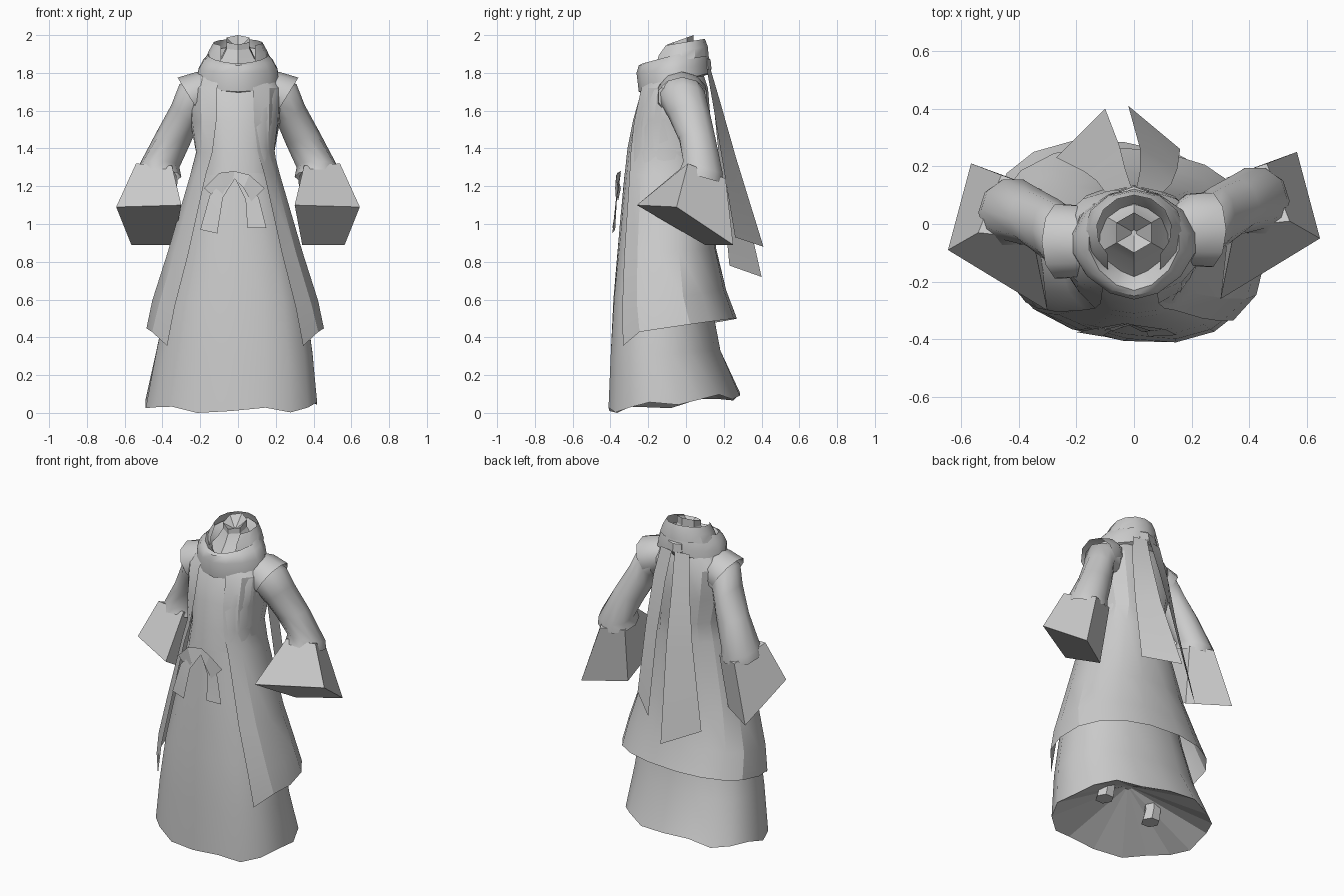
import bpy, bmesh, math

old = bpy.data.objects.get("Cube")
if old:
    bpy.data.objects.remove(old, do_unlink=True)

# One plain cloth colour
cloth = bpy.data.materials.new("grey_cloth")
cloth.use_nodes = True
GREY = (.6, .6, .6, 1)
cloth.diffuse_color = GREY
cloth.node_tree.nodes["Principled BSDF"].inputs["Base Color"].default_value = GREY


def loft(name, rings, closed=True, cap_start=False, cap_end=False, angle=40):
    """Skin a list of equal-length point rings into one object."""
    bm = bmesh.new()
    rows = [[bm.verts.new(p) for p in ring] for ring in rings]
    count = len(rows[0])
    for low, high in zip(rows, rows[1:]):
        for i in range(count if closed else count - 1):
            j = (i + 1) % count
            bm.faces.new((low[i], low[j], high[j], high[i]))
    if cap_start:
        bm.faces.new(rows[0])
    if cap_end:
        bm.faces.new(rows[-1])
    bmesh.ops.recalc_face_normals(bm, faces=bm.faces)
    mesh = bpy.data.meshes.new(name)
    bm.to_mesh(mesh)
    bm.free()
    mesh.materials.append(cloth)
    obj = bpy.data.objects.new(name, mesh)
    bpy.context.collection.objects.link(obj)
    bpy.ops.object.select_all(action='DESELECT')
    obj.select_set(True)
    bpy.context.view_layer.objects.active = obj
    if angle:
        bpy.ops.object.shade_smooth_by_angle(angle=math.radians(angle))
    return obj


def oval(half_width, front, back, z_front, z_back, edge=0, cx=0, power=2.3, n=18):
    """Rounded ring around the body; edge leaves a gap of that half width in front."""
    start = math.asin((edge / half_width) ** (power / 2))
    steps = n if not edge else n - 1
    mid, depth = (front + back) / 2, (back - front) / 2
    points = []
    for i in range(n):
        a = start + (2 * math.pi - 2 * start) * i / steps
        s, c = math.sin(a), math.cos(a)
        x = cx + half_width * math.copysign(abs(s) ** (2 / power), s)
        y = mid - depth * math.copysign(abs(c) ** (2 / power), c)
        t = (y - front) / (back - front)
        points.append((x, y, z_front + (z_back - z_front) * t))
    return points


def sway(ring):
    """Swing the cloth below the waist, the left side forward."""
    return [(x, y - .1 * x * max(0, 1.27 - z), z) for x, y, z in ring]


def limb_ring(cx, cy, cz, rx, ry, rise=0, drop=0, n=10):
    """Ellipse around a limb, tipped up towards the outside and down towards the back."""
    points = []
    for k in range(n):
        c, s = math.cos(2 * math.pi * k / n), math.sin(2 * math.pi * k / n)
        points.append((cx + rx * c, cy + ry * s, cz + rise * c - drop * s))
    return points


def strip(name, pairs):
    """Flat ribbon from left/right point pairs."""
    return loft(name, pairs, closed=False, angle=25)


# Torso
torso = [(.18, -.18, .09, 1.79), (.235, -.235, .11, 1.71), (.22, -.28, .12, 1.55),
         (.195, -.31, .11, 1.4), (.215, -.325, .1, 1.26)]
loft("torso", [oval(w, f, b, z, z) for w, f, b, z in torso], cap_start=True)

# Skirt, with an uneven hem and a hollow lining
skirt = [(.21, -.325, .1, 1.27, 1.27, 0), (.28, -.35, .11, 1, 1, 0), (.37, -.385, .13, .6, .6, -.01),
         (.42, -.4, .18, .3, .33, -.02), (.46, -.41, .28, .01, .09, -.035)]
skirt_rings = [sway(oval(w, f, b, zf, zb, cx=cx)) for w, f, b, zf, zb, cx in skirt]
hem = [(x, y, max(0, z + .018 * math.sin(i * 2.1))) for i, (x, y, z) in enumerate(skirt_rings[-1])]
skirt_rings[-1] = hem
loft("skirt", skirt_rings)
loft("skirt_lining", [hem, oval(.02, -.07, -.03, .25, .25)], cap_end=True, angle=0)

# Open-fronted coat
coat = [(.195, -.2, .095, 1.79, 1.79, .09), (.25, -.245, .12, 1.72, 1.72, .095),
        (.238, -.288, .135, 1.54, 1.54, .1), (.21, -.322, .125, 1.38, 1.38, .12),
        (.24, -.34, .12, 1.26, 1.26, .155), (.36, -.375, .16, .83, .87, .25),
        (.44, -.39, .21, .55, .65, .32), (.47, -.4, .265, .4, .5, .36)]
coat_rings = [sway(oval(w, f, b, zf, zb, edge=e, cx=-.015, n=14)) for w, f, b, zf, zb, e in coat]
# Front corners hang lower
for end in (0, -1):
    x, y, z = coat_rings[-1][end]
    coat_rings[-1][end] = (x, y, z - .06)
loft("coat", coat_rings, closed=False, angle=25)

# Neck spreading into the collar, sunken at the top
neck = [(.16, 1.8, 1.83), (.1, 1.87, 1.89), (.07, 1.92, 1.95), (.07, 1.95, 2), (.01, 1.93, 1.93)]
loft("neck", [oval(r, -.03 - r, -.03 + r, zf, zb, n=6, power=2) for r, zf, zb in neck],
     cap_end=True, angle=20)

# Wrapped scarf and raised back collar
scarf = [(.16, -.2, .09, 1.68, 1.78), (.225, -.25, .125, 1.7, 1.8), (.215, -.262, .125, 1.8, 1.84),
         (.19, -.25, .12, 1.84, 1.89), (.16, -.23, .11, 1.85, 1.94), (.13, -.19, .07, 1.82, 1.89),
         (.1, -.15, .05, 1.76, 1.81)]
loft("scarf", [oval(*r, n=14, power=1.75) for r in scarf], angle=35)
collar = [(.175, -.18, .12, 1.84, 1.89), (.155, -.17, .115, 1.89, 1.94), (.13, -.14, .1, 1.94, 1.98)]
loft("back_collar", [oval(*r, edge=.09, n=11, power=2) for r in collar], closed=False, angle=30)

# Scarf knot behind the neck
knot = [oval(w, .06, b, z, z, n=6, power=2) for w, b, z in
        [(.03, .12, 1.79), (.06, .135, 1.82), (.055, .13, 1.87), (.03, .11, 1.89)]]
loft("scarf_knot", knot, cap_start=True, cap_end=True, angle=0)

# Hanging scarf tails
strip("right_scarf_tail", [[(-.1, .11, 1.82), (-.01, .13, 1.82)], [(-.13, .15, 1.6), (-.03, .19, 1.6)],
                           [(-.17, .18, 1.3), (-.05, .27, 1.3)], [(-.27, .23, .78), (-.1, .4, .72)]])
strip("left_scarf_tail", [[(.1, .11, 1.82), (.01, .13, 1.82)], [(.13, .14, 1.65), (.02, .18, 1.65)],
                          [(.15, .19, 1.35), (.02, .265, 1.35)], [(.16, .26, .93), (-.02, .41, .88)]])

# Sash bow: two folded loops and two tails
strip("right_bow_loop", [[(-.02, -.345, 1.28), (-.02, -.35, 1.24)], [(-.1, -.365, 1.27), (-.07, -.37, 1.18)],
                         [(-.18, -.345, 1.19), (-.1, -.36, 1.12)]])
strip("left_bow_loop", [[(-.02, -.345, 1.28), (-.02, -.35, 1.24)], [(.06, -.37, 1.26), (.03, -.375, 1.19)],
                        [(.14, -.36, 1.19), (.07, -.37, 1.12)]])
strip("right_bow_tail", [[(-.04, -.345, 1.27), (-.01, -.35, 1.25)], [(-.15, -.365, 1.15), (-.08, -.37, 1.14)],
                         [(-.2, -.375, .97), (-.11, -.39, .95)]])
strip("left_bow_tail", [[(-.03, -.345, 1.27), (0, -.35, 1.27)], [(.04, -.365, 1.13), (.11, -.365, 1.14)],
                        [(.05, -.39, .98), (.15, -.385, .98)]])

# Both arms and legs
for side, label in ((1, "left"), (-1, "right")):
    shift = .02 * side - .02

    def place(rings):
        return [[(side * x, y + shift, z) for x, y, z in ring] for ring in rings]

    cap = [(.14, -.03, 1.72, .02, .1, .09), (.19, -.02, 1.7, .03, .13, .105), (.255, -.02, 1.67, .065, .135, .105)]
    loft(label + "_shoulder_cap", place([limb_ring(*r) for r in cap]), angle=50)

    arm = [(.19, -.02, 1.67, .03, .125, .11), (.25, -.01, 1.65, .06, .12, .09),
           (.285, .02, 1.57, .068, .112, .06), (.345, .06, 1.45, .09, .1, .03),
           (.42, .09, 1.3, .11, .11, 0, .035), (.42, .08, 1.25, .12, .12, 0, .035)]
    loft(label + "_sleeve", place([limb_ring(*r) for r in arm]), angle=60)

    # Wide flaring cuff: outer front, inner front, inner back, outer back
    cuff = [[(.54, .01, 1.32), (.35, -.01, 1.31), (.32, .16, 1.24), (.46, .21, 1.24)],
            [(.645, -.05, 1.09), (.3, -.26, 1.1), (.34, .1, .89), (.565, .25, .89)]]
    loft(label + "_cuff", place(cuff), cap_start=True, cap_end=True, angle=0)

    leg = [(.19, -.03, .4, .06, .06), (.19, -.02, .16, .05, .05), (.19, -.04, .1, .055, .055)]
    loft(label + "_leg", place([limb_ring(*r, n=6) for r in leg]), cap_start=True, cap_end=True, angle=20)
